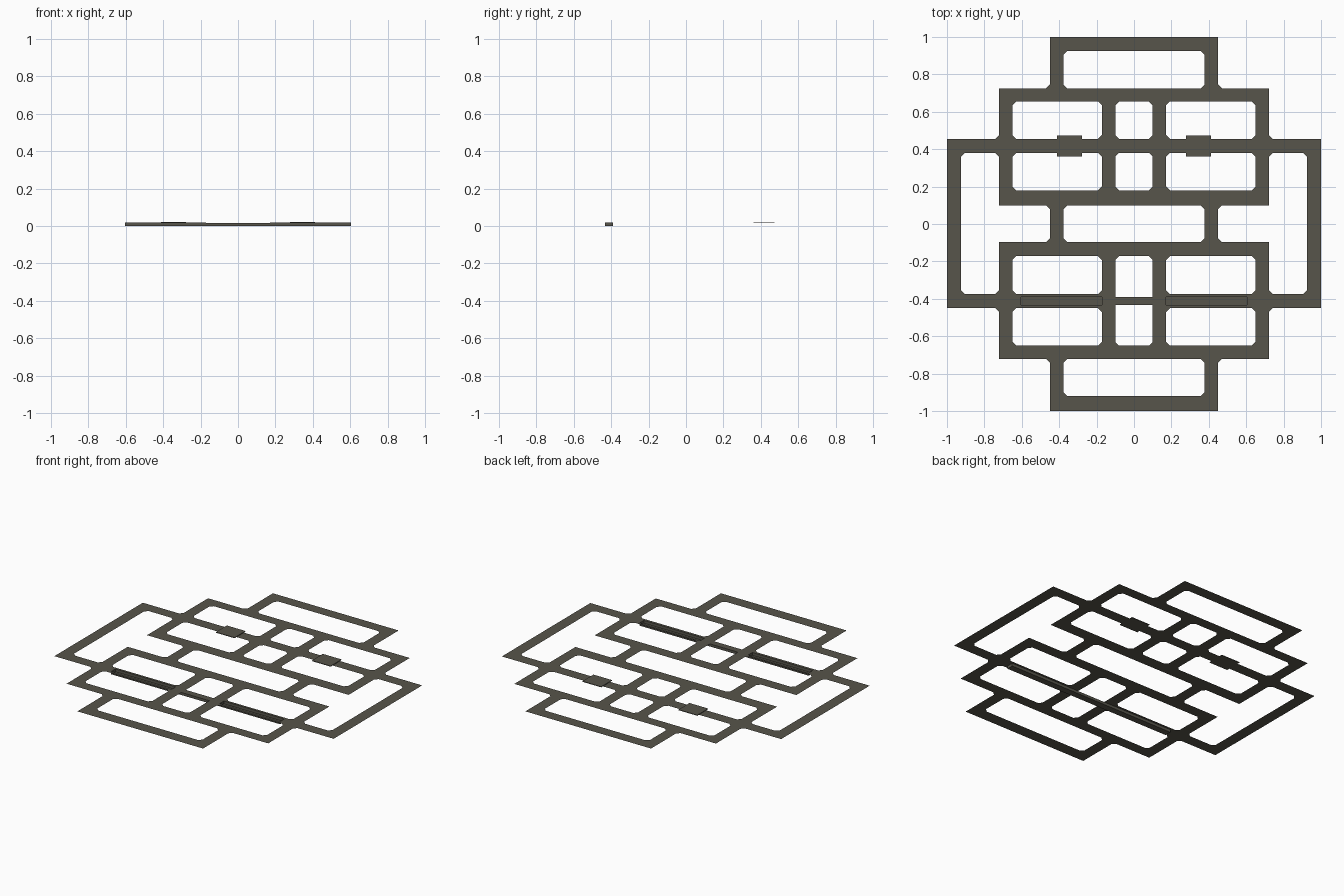
import bpy, bmesh

if "Cube" in bpy.data.objects:
    bpy.data.objects.remove(bpy.data.objects["Cube"])

metal = bpy.data.materials.new("dark olive grey")
metal.diffuse_color = (0.095, 0.09, 0.07, 1)
metal.use_nodes = True
metal.node_tree.nodes["Principled BSDF"].inputs["Base Color"].default_value = metal.diffuse_color
TOP = 0.018          # height of the flat lattice sheet
CUT = 0.02           # corner chamfer


def rect(x0, y0, x1, y1):
    return [(x0, y0), (x1, y0), (x1, y1), (x0, y1)]


def mirror(p):
    return [(-x, y) for x, y in reversed(p)]


def chamfer(poly, sign):
    """Cut the corners turning left (sign 1) or right (sign -1)."""
    out = []
    for i, (x, y) in enumerate(poly):
        (px, py), (nx, ny) = poly[i - 1], poly[(i + 1) % len(poly)]
        ax, ay, bx, by = px - x, py - y, nx - x, ny - y
        if ((-ax) * by - (-ay) * bx) * sign > 0:
            la, lb = abs(ax) + abs(ay), abs(bx) + abs(by)
            out += [(x + ax / la * CUT, y + ay / la * CUT),
                    (x + bx / lb * CUT, y + by / lb * CUT)]
        else:
            out.append((x, y))
    return out


def finish(bm, name):
    me = bpy.data.meshes.new(name)
    bm.to_mesh(me)
    bm.free()
    me.materials.append(metal)
    ob = bpy.data.objects.new(name, me)
    bpy.context.collection.objects.link(ob)
    return ob


def box(name, x0, y0, z0, x1, y1, z1, open_top=False):
    bm = bmesh.new()
    bmesh.ops.create_cube(bm, size=1)
    for v in bm.verts:
        v.co = ((x0 + x1) / 2 + v.co.x * (x1 - x0),
                (y0 + y1) / 2 + v.co.y * (y1 - y0),
                (z0 + z1) / 2 + v.co.z * (z1 - z0))
    if open_top:
        bm.normal_update()
        bmesh.ops.delete(bm, geom=[f for f in bm.faces if f.normal.z > 0.5],
                         context='FACES_ONLY')
        bmesh.ops.reverse_faces(bm, faces=bm.faces)
    return finish(bm, name)


# Stepped outer outline, counter-clockwise
half = [(0.45, -1), (0.45, -0.722), (0.722, -0.722), (0.722, -0.45), (1, -0.45),
        (1, 0.455), (0.722, 0.455), (0.722, 0.725), (0.45, 0.725), (0.45, 1)]
loops = [chamfer(half + mirror(half), -1)]

# Windows on the centre line
for x, y0, y1 in [(0.377, 0.725, 0.925), (0.1, 0.455, 0.655), (0.1, 0.18, 0.38),
                  (0.377, -0.097, 0.1), (0.1, -0.65, -0.172), (0.377, -0.92, -0.722)]:
    loops.append(chamfer(rect(-x, y0, x, y1), 1))

# Windows on both sides
sides = [rect(0.172, y0, 0.65, y1) for y0, y1 in
         [(0.455, 0.655), (0.18, 0.38), (-0.375, -0.172), (-0.65, -0.45)]]
sides.append([(0.722, -0.375), (0.925, -0.375), (0.925, 0.38), (0.722, 0.38),
              (0.722, 0.1), (0.45, 0.1), (0.45, -0.097), (0.722, -0.097)])
for p in sides:
    loops += [chamfer(p, 1), chamfer(mirror(p), 1)]

# Narrow slots for the sunken channels
slot = rect(0.172, -0.433, 0.605, -0.39)
loops += [slot, mirror(slot)]

# Lattice sheet: fill the outline around all windows
cu = bpy.data.curves.new("lattice_outline", 'CURVE')
cu.dimensions = '2D'
cu.fill_mode = 'BOTH'
for p in loops:
    s = cu.splines.new('POLY')
    s.points.add(len(p) - 1)
    for pt, (x, y) in zip(s.points, p):
        pt.co = (x, y, 0, 1)
    s.use_cyclic_u = True
tmp = bpy.data.objects.new("lattice_outline", cu)
bpy.context.collection.objects.link(tmp)
deps = bpy.context.evaluated_depsgraph_get()
bm = bmesh.new()
bm.from_mesh(bpy.data.meshes.new_from_object(tmp.evaluated_get(deps)))
bpy.data.objects.remove(tmp)
bm.normal_update()
bmesh.ops.reverse_faces(bm, faces=[f for f in bm.faces if f.normal.z < 0])
for v in bm.verts:
    v.co.z = TOP
for f in bm.faces:
    f.material_index = 0
    f.smooth = False
finish(bm, "lattice_sheet")

# Sunken channels, centre bar and the two small plates
for side, name in ((-1, "left"), (1, "right")):
    a, b = sorted((side * 0.172, side * 0.605))
    box(name + "_channel", a, -0.433, 0, b, -0.39, TOP, open_top=True)
    a, b = sorted((side * 0.277, side * 0.411))
    box(name + "_plate", a, 0.36, TOP, b, 0.472, TOP + 0.004)
box("centre_bar", -0.172, -0.433, 0, 0.172, -0.39, TOP - 0.001)
